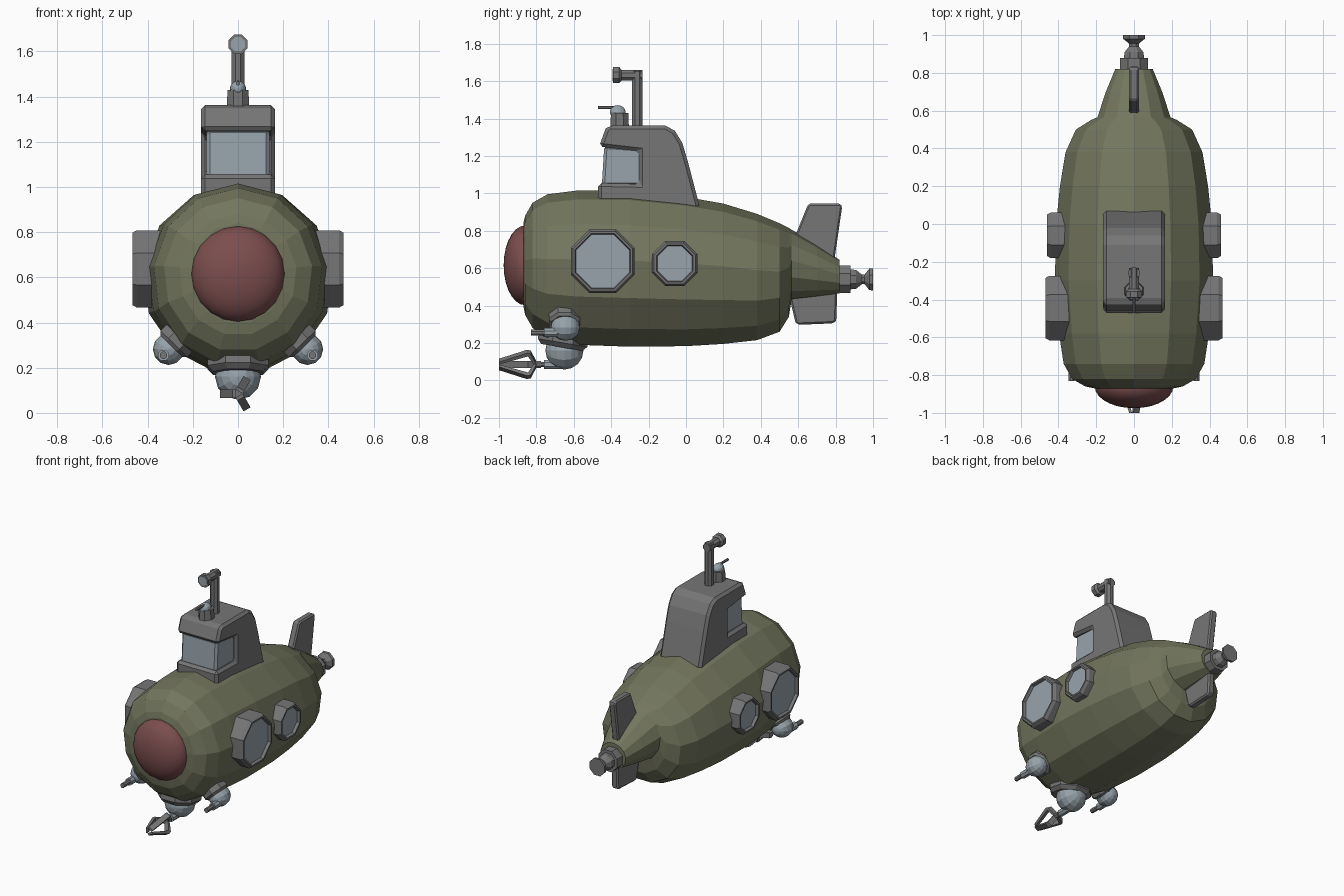
import bpy, bmesh
from math import pi, sin, cos
from mathutils import Vector, Matrix

cube = bpy.data.objects.get("Cube")
if cube:
    bpy.data.objects.remove(cube)


def material(name, rgb):
    m = bpy.data.materials.new(name)
    m.use_nodes = True
    m.diffuse_color = (*rgb, 1)
    m.node_tree.nodes["Principled BSDF"].inputs["Base Color"].default_value = (*rgb, 1)
    return m


OLIVE = material("olive paint", (0.17, 0.18, 0.11))
GREY = material("grey metal", (0.18, 0.18, 0.18))
GLASS = material("pale blue glass", (0.31, 0.37, 0.41))
RED = material("red glass", (0.2, 0.075, 0.075))


def finish(name, bm, mat, bevel=0):
    bmesh.ops.recalc_face_normals(bm, faces=bm.faces)
    mesh = bpy.data.meshes.new(name)
    bm.to_mesh(mesh)
    bm.free()
    mesh.materials.append(mat)
    ob = bpy.data.objects.new(name, mesh)
    bpy.context.collection.objects.link(ob)
    if bevel:
        mod = ob.modifiers.new("bevel", "BEVEL")
        mod.width, mod.segments = bevel, 1
        mod.limit_method, mod.angle_limit = "ANGLE", 0.7
    return ob


def loft(bm, rings, close=True):
    """Skin a list of equally long point rings, optionally capping the ends."""
    loops = [[bm.verts.new(p) for p in ring] for ring in rings]
    n = len(loops[0])
    for a, b in zip(loops, loops[1:]):
        for i in range(n):
            bm.faces.new((a[i], a[(i + 1) % n], b[(i + 1) % n], b[i]))
    if close:
        bm.faces.new(loops[0])
        bm.faces.new(loops[-1])


def lathe(name, mat, origin, axis, profile, sides=8, turn=0.5):
    """Turned part: profile is (distance along axis, radius)."""
    q = Vector(axis).to_track_quat("Z", "Y")
    bm = bmesh.new()
    loft(bm, [[Vector(origin) + q @ Vector((r * cos(2 * pi * (i + turn) / sides),
                                            r * sin(2 * pi * (i + turn) / sides), d))
               for i in range(sides)] for d, r in profile])
    return finish(name, bm, mat)


def rod(name, mat, a, b, r, sides=8):
    d = Vector(b) - Vector(a)
    return lathe(name, mat, a, d, [(0, r), (d.length, r)], sides)


def ball(name, mat, centre, radii, segments=12, rings=8, smooth=False):
    bm = bmesh.new()
    bmesh.ops.create_uvsphere(bm, u_segments=segments, v_segments=rings, radius=1)
    bmesh.ops.rotate(bm, verts=bm.verts, matrix=Matrix.Rotation(pi / 2, 3, "X"))
    bmesh.ops.scale(bm, verts=bm.verts, vec=radii)
    bmesh.ops.translate(bm, verts=bm.verts, vec=centre)
    ob = finish(name, bm, mat)
    if smooth:
        ob.data.shade_smooth()
    return ob


def plate(name, mat, outline, half, bevel=0):
    """Side outline (y, z) given thickness across x."""
    bm = bmesh.new()
    loft(bm, [[(x, y, z) for y, z in outline] for x in (-half, half)])
    return finish(name, bm, mat, bevel)


# Hull: thirteen-sided rings given as y, top, bottom, half width
SIDES = 13
hull_rings = [(-0.87, 0.84, 0.40, 0.21), (-0.86, 0.88, 0.35, 0.26),
              (-0.82, 0.95, 0.28, 0.33), (-0.74, 0.995, 0.22, 0.375),
              (-0.58, 1.015, 0.19, 0.40), (-0.3, 1.012, 0.18, 0.422),
              (0.0, 0.98, 0.183, 0.415), (0.2, 0.945, 0.195, 0.395),
              (0.38, 0.89, 0.215, 0.365), (0.5, 0.84, 0.26, 0.31),
              (0.55, 0.815, 0.34, 0.23), (0.565, 0.805, 0.435, 0.195),
              (0.7, 0.725, 0.45, 0.15), (0.82, 0.645, 0.465, 0.1)]
bm = bmesh.new()
rings = []
for y, top, bottom, half in hull_rings:
    r = (top - bottom) / (1 + cos(pi / SIDES))
    rings.append([(half * sin(2 * pi * i / SIDES), y,
                   top - r + r * cos(2 * pi * i / SIDES)) for i in range(SIDES)])
loft(bm, rings)
finish("hull", bm, OLIVE)
ball("nose_dome", RED, (0, -0.86, 0.615), (0.208, 0.115, 0.213), 20, 14, True)

# Portholes on both sides
for side, s in (("left", 1), ("right", -1)):
    for size, y, z, r, out in (("large", -0.445, 0.637, 0.185, 0.468),
                               ("small", -0.06, 0.625, 0.131, 0.46)):
        lathe(f"{side}_{size}_porthole_frame", GREY, (0, y, z), (s, 0, 0),
              [(0.3, r), (out - 0.02, r), (out, r - 0.012), (out, r - 0.025),
               (out - 0.025, r - 0.032), (0.3, r - 0.032)])
        lathe(f"{side}_{size}_porthole_glass", GLASS, (0, y, z), (s, 0, 0),
              [(0.31, r - 0.03), (out - 0.02, r - 0.03)])

# Conning tower with a wraparound window
plate("tower", GREY, [(-0.47, 0.9), (-0.47, 1.055), (-0.25, 1.05), (-0.25, 1.225),
                      (-0.465, 1.25), (-0.43, 1.345), (-0.41, 1.362), (-0.11, 1.362),
                      (-0.06, 1.335), (-0.02, 1.27), (0.01, 1.17), (0.07, 0.94),
                      (0.07, 0.9)], 0.163, 0.018)
plate("tower_window", GLASS, [(-0.45, 1.04), (-0.22, 1.04), (-0.22, 1.24),
                              (-0.437, 1.255)], 0.14, 0.015)

# Periscope
rod("periscope_tube", GREY, (0, -0.26, 1.34), (0, -0.26, 1.655), 0.031)
rod("periscope_arm", GREY, (0, -0.232, 1.632), (0, -0.36, 1.632), 0.03)
lathe("periscope_head", GREY, (0, -0.345, 1.632), (0, -1, 0),
      [(0, 0.032), (0.012, 0.046), (0.045, 0.046)])
rod("periscope_lens", GLASS, (0, -0.36, 1.632), (0, -0.393, 1.632), 0.034)

# Roof turret
lathe("roof_turret_base", GREY, (0, -0.355, 1.35), (0, 0, 1), [(0, 0.054), (0.08, 0.05)])
ball("roof_turret_ball", GLASS, (0, -0.365, 1.435), (0.036, 0.042, 0.036))
rod("roof_turret_barrel", GREY, (0, -0.36, 1.458), (0, -0.47, 1.458), 0.009)

# Tail fins and thruster
plate("upper_fin", GREY, [(0.57, 0.75), (0.595, 0.8), (0.65, 0.935), (0.665, 0.945),
                          (0.825, 0.945), (0.835, 0.93), (0.79, 0.62)], 0.026, 0.01)
plate("lower_fin", GREY, [(0.54, 0.5), (0.585, 0.31), (0.6, 0.297), (0.79, 0.305),
                          (0.803, 0.32), (0.81, 0.5)], 0.026, 0.01)
lathe("thruster", GREY, (0, 0.8, 0.54), (0, 1, 0),
      [(0, 0.08), (0.08, 0.08), (0.08, 0.058), (0.11, 0.054), (0.14, 0.028),
       (0.155, 0.028), (0.18, 0.062), (0.2, 0.064)])

# Belly turret with a three-fingered claw
lathe("belly_turret_base", GREY, (0, -0.65, 0.26), (0, -0.17, -1),
      [(-0.06, 0.145), (0.06, 0.145), (0.085, 0.12)])
ball("belly_turret_ball", GLASS, (0, -0.65, 0.16), (0.102, 0.102, 0.102))
CLAW = Vector((0, -0.8, 0.085))
rod("claw_collar", GLASS, (0, -0.66, 0.085), (0, -0.76, 0.085), 0.026)
rod("claw_arm", GREY, (0, -0.75, 0.085), CLAW, 0.014)
lathe("claw_hub", GREY, (0, -0.775, 0.085), (0, -1, 0), [(0, 0.02), (0.04, 0.02)])
for i in range(3):
    a = pi / 3 + i * 2 * pi / 3
    out = Vector((cos(a), 0, sin(a)))
    across = Vector((-sin(a), 0, cos(a)))
    fore = Vector((0, -1, 0))
    path = [(0, 0.01), (0.03, 0.075), (0.05, 0.08), (0.2, 0.025),
            (0.2, 0.01), (0.045, 0.06), (0.015, 0.01)]
    bm = bmesh.new()
    loft(bm, [[CLAW + fore * f + out * o + across * w for f, o in path]
              for w in (-0.018, 0.018)])
    finish(f"claw_finger_{i + 1}", bm, GREY)

# Lower side guns
for side, s in (("left", 1), ("right", -1)):
    lathe(f"{side}_gun_base", GREY, (0, -0.65, 0.595), (s * 0.7, 0, -0.714),
          [(0.33, 0.09), (0.405, 0.09), (0.42, 0.075)])
    ball(f"{side}_gun_ball", GLASS, (s * 0.307, -0.645, 0.282), (0.07, 0.078, 0.07))
    x, z = s * 0.33, 0.255
    rod(f"{side}_gun_sleeve", GLASS, (x, -0.66, z), (x, -0.76, z), 0.026)
    rod(f"{side}_gun_barrel", GREY, (x, -0.75, z), (x, -0.83, z), 0.017)
